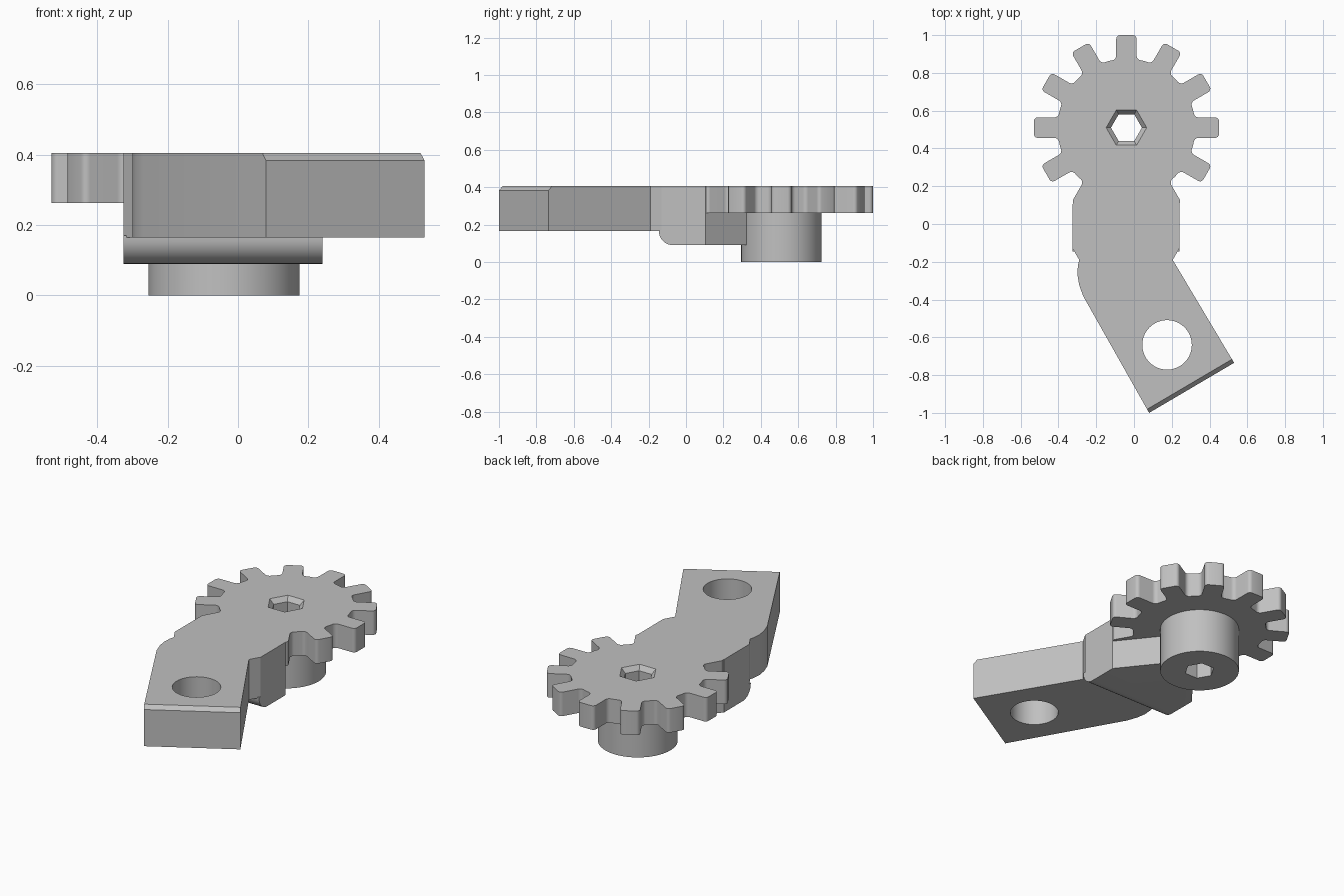
import bpy, bmesh, math
from mathutils import Vector

cube = bpy.data.objects.get("Cube")
if cube:
    bpy.data.objects.remove(cube, do_unlink=True)

grey = bpy.data.materials.new("plain grey")
grey.use_nodes = True
colour = (0.53, 0.53, 0.53, 1)
grey.diffuse_color = colour
grey.node_tree.nodes["Principled BSDF"].inputs["Base Color"].default_value = colour

TOP = 0.405
HUB = Vector((-0.04, 0.51))


def prism(name, outline, z0, z1, bevel=None, offset=0, segments=1, top_scale=None):
    """Extrude a plan outline; bevel the edges picked by the given rule."""
    bm = bmesh.new()
    base = bm.faces.new([bm.verts.new((x, y, z0)) for x, y in outline])
    lid = bmesh.ops.extrude_face_region(bm, geom=[base])["geom"]
    for v in lid:
        if isinstance(v, bmesh.types.BMVert):
            v.co.z = z1
            if top_scale:
                v.co.xy = HUB + (v.co.xy - HUB) * top_scale
    bmesh.ops.recalc_face_normals(bm, faces=bm.faces)
    if bevel:
        edges = [e for e in bm.edges if bevel(e.verts[0].co, e.verts[1].co)]
        bmesh.ops.bevel(bm, geom=edges, offset=offset, segments=segments,
                        profile=0.5, affect='EDGES')
    mesh = bpy.data.meshes.new(name)
    bm.to_mesh(mesh)
    bm.free()
    mesh.materials.append(grey)
    obj = bpy.data.objects.new(name, mesh)
    bpy.context.collection.objects.link(obj)
    return obj


def ring(centre, radius, sides):
    return [(centre[0] + radius * math.cos(math.tau * i / sides),
             centre[1] + radius * math.sin(math.tau * i / sides)) for i in range(sides)]


def combine(target, other, operation):
    mod = target.modifiers.new("combine", 'BOOLEAN')
    mod.operation, mod.object, mod.solver = operation, other, 'EXACT'
    bpy.context.view_layer.objects.active = target
    bpy.ops.object.modifier_apply(modifier=mod.name)
    bpy.data.objects.remove(other, do_unlink=True)


# Angled arm with its wide shoulder and chamfered end
taper = [(0.24, 0.105), (0.065, 0.325), (-0.15, 0.325), (-0.325, 0.105)]
arm_plan = taper + [(-0.325, -0.13), (-0.29, -0.19), (-0.297, -0.22), (-0.3, -0.265),
                    (-0.291, -0.32), (-0.27, -0.38), (0.08, -1.0), (0.53, -0.735),
                    (0.205, -0.19), (0.24, -0.13)]
arm = prism("gear_arm", arm_plan, 0.165, TOP,
            lambda a, b: min(a.z, b.z) > 0.4 and max(a.y, b.y) < -0.7, 0.022)

# Lower block with a rounded front edge
block = prism("lower_block", taper + [(-0.325, -0.145), (0.24, -0.145)], 0.09, 0.17,
              lambda a, b: max(a.z, b.z) < 0.1 and max(a.y, b.y) < -0.1, 0.075, 8)

# Twelve-tooth gear with rounded tips and roots
gear_plan = []
for i in range(12):
    angle = math.tau * i / 12
    c, s = math.cos(angle), math.sin(angle)
    for r, t in [(0.361, -0.054), (0.49, -0.054), (0.49, 0.054), (0.361, 0.054),
                 (0.3526, 0.0945)]:
        gear_plan.append((HUB.x + r * c - t * s, HUB.y + r * s + t * c))


def tooth_corner(a, b):
    flat = (a.xy - HUB)
    turn = math.degrees(math.atan2(flat.y, flat.x)) % 30
    return abs(a.z - b.z) > 0.1 and abs(turn - 15) > 1


gear = prism("gear", gear_plan, 0.262, TOP, tooth_corner, 0.02, 4)

# Round boss under the gear
boss = prism("boss", ring(HUB, 0.215, 64), 0, 0.3)

for part in (block, gear, boss):
    combine(arm, part, 'UNION')

# Round pin hole, hexagonal bore and its countersink
combine(arm, prism("pin_hole", ring((0.175, -0.64), 0.131, 64), -0.1, 0.6), 'DIFFERENCE')
combine(arm, prism("hex_bore", ring(HUB, 0.082, 6), -0.1, 0.6), 'DIFFERENCE')
combine(arm, prism("countersink", ring(HUB, 0.082, 6), TOP - 0.027, TOP + 0.027,
                   top_scale=1.62), 'DIFFERENCE')

bpy.ops.object.select_all(action='DESELECT')
arm.select_set(True)
bpy.context.view_layer.objects.active = arm
bpy.ops.object.shade_smooth_by_angle(angle=math.radians(28))
